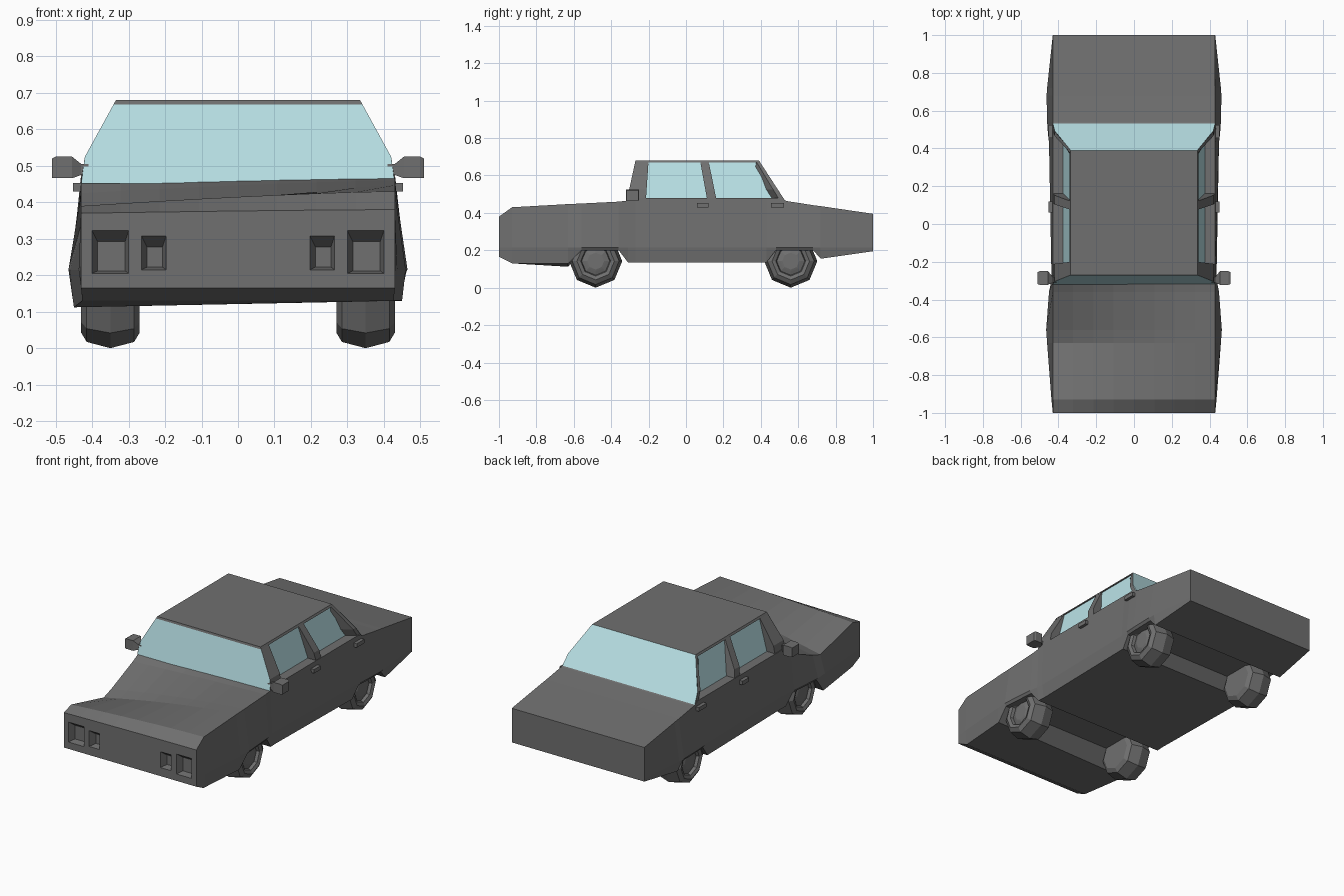
import bpy, bmesh, math
from mathutils import Vector

if "Cube" in bpy.data.objects:
    bpy.data.objects.remove(bpy.data.objects["Cube"])


def material(name, rgb):
    m = bpy.data.materials.new(name)
    m.diffuse_color = (*rgb, 1)
    m.use_nodes = True
    m.node_tree.nodes["Principled BSDF"].inputs["Base Color"].default_value = m.diffuse_color
    return m


GREY = material("dark_grey", (0.16, 0.16, 0.16))
GLASS = material("pale_blue_glass", (0.5, 0.78, 0.82))


def finish(name, bm, mats=(GREY,), fix=True):
    if fix:
        bmesh.ops.recalc_face_normals(bm, faces=bm.faces)
    me = bpy.data.meshes.new(name)
    bm.to_mesh(me)
    bm.free()
    for m in mats:
        me.materials.append(m)
    ob = bpy.data.objects.new(name, me)
    bpy.context.collection.objects.link(ob)
    return ob


def loft(name, rings, mats=(GREY,)):
    """Skin a list of equal closed rings and cap both ends."""
    bm = bmesh.new()
    vs = [[bm.verts.new(p) for p in r] for r in rings]
    n = len(vs[0])
    for a, b in zip(vs, vs[1:]):
        for i in range(n):
            j = (i + 1) % n
            bm.faces.new((a[i], a[j], b[j], b[i]))
    bm.faces.new(vs[0])
    bm.faces.new(vs[-1])
    return finish(name, bm, mats)


def rect_y(x0, x1, z0, z1, y):
    return [(x0, y, z0), (x1, y, z0), (x1, y, z1), (x0, y, z1)]


def rect_x(x, y0, y1, z0, z1):
    return [(x, y0, z0), (x, y1, z0), (x, y1, z1), (x, y0, z1)]


# Body: y, top z, bottom z, widest half width, sag of the hood on one side
stations = [
    (-1.00, .380, .165, .430, .01), (-.93, .430, .130, .437, .04),
    (-.63, .447, .130, .460, .13), (-.56, .450, .200, .465, .11),
    (-.36, .460, .200, .450, .035), (-.31, .466, .135, .440, .015),
    (-.27, .480, .135, .437, 0), (.43, .480, .135, .450, 0),
    (.48, .480, .200, .456, 0), (.50, .480, .200, .457, 0),
    (.54, .463, .200, .460, 0), (.68, .441, .200, .463, 0),
    (.72, .436, .155, .460, 0), (1.00, .395, .195, .430, 0)]
rings = []
for y, top, bot, w, sag in stations:
    low_w = w - (.01 if abs(y) < .95 else 0)
    drop = .018 if y == -.63 else 0
    ring = [(-low_w, y, bot - drop), (-w, y, .215)]
    for i in range(9):
        x = -.43 + .86 * i / 8
        ring.append((x, y, top - sag * ((.43 - x) / .86) ** 1.4))
    rings.append(ring + [(w, y, .215), (low_w, y, bot)])
body = loft("body", rings)

# Tapered headlamp recesses cut into the nose
for s in (-1, 1):
    for x0, x1, z0, z1 in ((.30, .40, .205, .322), (.197, .265, .215, .308)):
        a, b = sorted((s * x0, s * x1))
        cut = loft("lamp_cutter", [
            rect_y(a, b, z0, z1, -1.01), rect_y(a, b, z0, z1, -1.0),
            rect_y(a + .015, b - .01, z0 + .007, z1 - .03, -.96)])
        mod = body.modifiers.new("lamp", "BOOLEAN")
        mod.operation, mod.object, mod.solver = "DIFFERENCE", cut, "EXACT"
        bpy.context.view_layer.objects.active = body
        bpy.ops.object.modifier_apply(modifier=mod.name)
        bpy.data.objects.remove(cut)


# Front and rear screens: a frame face with a recessed glass pane
def screen(name, y_low, y_top, z_low, facing):
    bm = bmesh.new()
    half = [(.43, z_low), (.42, .525), (.335, .68)]
    pts = half + [(-x, z) for x, z in reversed(half)]
    f = bm.faces.new([bm.verts.new(
        (x, y_low + (y_top - y_low) * (z - z_low) / (.68 - z_low), z))
        for x, z in pts])
    f.normal_update()
    if f.normal.y * facing < 0:
        f.normal_flip()
    bmesh.ops.inset_region(bm, faces=[f], thickness=.013, depth=-.01)
    f.material_index = 1
    finish(name, bm, (GREY, GLASS), False)


screen("windscreen", -.32, -.27, .452, -1)
screen("rear_window", .535, .39, .462, 1)

# Roof
loft("roof", [[(s * w, y, z) for s, y in ((-1, -.27 - e), (1, -.27 - e), (1, .39 + e), (-1, .39 + e))]
              for w, z, e in ((.341, .668, .003), (.335, .68, 0))])

# Roof pillars: base y0, y1, top y0, y1, inner shift of each edge
pillars = {"front_pillar": (-.318, -.215, -.27, -.20, .05, 0),
           "middle_pillar": (.115, .165, .075, .12, 0, 0),
           "rear_pillar": (.505, .533, .372, .39, -.04, -.05)}
for s, side in ((1, "right"), (-1, "left")):
    for name, (b0, b1, t0, t1, i0, i1) in pillars.items():
        rings = []
        for z, xo, xi in ((.46, .43, .37), (.525, .42, .36), (.678, .335, .32)):
            t = (z - .46) / .22
            y0, y1 = b0 + (t0 - b0) * t, b1 + (t1 - b1) * t
            rings.append([(s * xo, y0, z), (s * xo, y1, z),
                          (s * xi, y1 + i1, z), (s * xi, y0 + i0, z)])
        loft(f"{side}_{name}", rings)

    # Side glass set in behind the pillars
    pane = [(.376, -.25, .475), (.376, .50, .475), (.334, .375, .674), (.334, -.22, .674)]
    loft(f"{side}_side_glass", [[(s * (x - d), y, z) for x, y, z in pane]
                                for d in (0, .008)], (GLASS,))

    # Door mirror
    loft(f"{side}_mirror", [
        rect_x(s * .41, -.31, -.28, .475, .505), rect_x(s * .43, -.31, -.28, .475, .505),
        rect_x(s * .455, -.322, -.25, .466, .525), rect_x(s * .50, -.322, -.25, .466, .525),
        rect_x(s * .51, -.318, -.255, .466, .520)])

    # Door handles
    for name, y0, y1 in (("front", .06, .12), ("rear", .455, .525)):
        loft(f"{side}_{name}_handle", [
            rect_x(s * .425, y0, y1, .43, .453), rect_x(s * .452, y0, y1, .43, .453)])

    # Eight-sided wheels turned about their axle
    profile = [(.27, .06), (.27, .10), (.285, .125), (.35, .142), (.415, .125),
               (.43, .10), (.422, .08), (.405, .075), (.412, .055), (.415, .045)]
    for name, yc in (("front", -.483), ("rear", .56)):
        loft(f"{side}_{name}_wheel", [
            [(s * x, yc + r * math.sin(k * math.pi / 4), .142 - r * math.cos(k * math.pi / 4))
             for k in range(8)] for x, r in profile])
